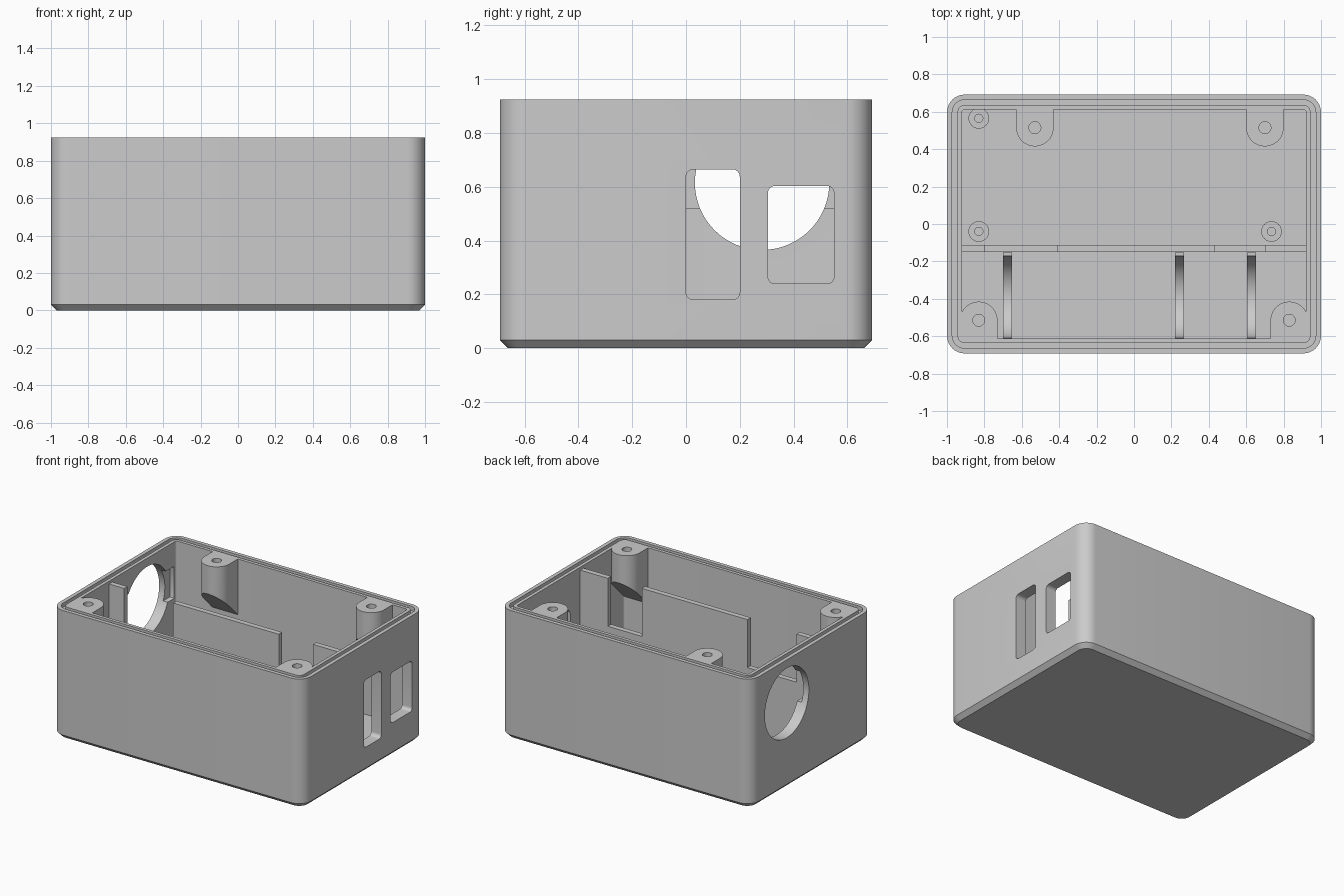
import bpy, bmesh, math
from mathutils import Vector

if "Cube" in bpy.data.objects:
    bpy.data.objects.remove(bpy.data.objects["Cube"], do_unlink=True)

HX, HY, H = 1.0, 0.692, 0.925      # half width, half depth, height
WALL, FLOOR = 0.08, 0.08
IN_Y = HY - WALL                   # inner face of the long walls

grey = bpy.data.materials.new("light_grey_plastic")
grey.use_nodes = True
grey.diffuse_color = (0.6, 0.6, 0.6, 1)
grey.node_tree.nodes["Principled BSDF"].inputs["Base Color"].default_value = (0.6, 0.6, 0.6, 1)


def finish(bm, name):
    bmesh.ops.recalc_face_normals(bm, faces=bm.faces)
    mesh = bpy.data.meshes.new(name)
    bm.to_mesh(mesh)
    bm.free()
    mesh.materials.append(grey)
    obj = bpy.data.objects.new(name, mesh)
    bpy.context.collection.objects.link(obj)
    return obj


def activate(obj):
    bpy.ops.object.select_all(action='DESELECT')
    obj.select_set(True)
    bpy.context.view_layer.objects.active = obj


def smooth(obj):
    activate(obj)
    bpy.ops.object.shade_smooth_by_angle(angle=math.radians(30))


def loft(name, loops):
    """Skin a stack of equal-length loops and cap both ends."""
    bm = bmesh.new()
    rings = [[bm.verts.new(p) for p in loop] for loop in loops]
    for a, b in zip(rings, rings[1:]):
        for i in range(len(a)):
            j = (i + 1) % len(a)
            bm.faces.new((a[i], a[j], b[j], b[i]))
    bm.faces.new(rings[0])
    bm.faces.new(rings[-1])
    return finish(bm, name)


def prism(name, pts, lo, hi, axis):
    """Extrude a 2D profile along an axis."""
    place = {'x': lambda p, d: (d, p[0], p[1]),
             'y': lambda p, d: (p[0], d, p[1]),
             'z': lambda p, d: (p[0], p[1], d)}[axis]
    return loft(name, [[place(p, d) for p in pts] for d in (lo, hi)])


def arc(cx, cy, r, start, end, n):
    return [(cx + r * math.cos(math.radians(start + (end - start) * i / n)),
             cy + r * math.sin(math.radians(start + (end - start) * i / n)))
            for i in range(n + 1)]


def circle(cx, cy, r, n=32):
    return arc(cx, cy, r, 0, 360, n)[:-1]


def rounded_rect(x0, x1, y0, y1, r, n=8):
    return (arc(x1 - r, y1 - r, r, 0, 90, n) + arc(x0 + r, y1 - r, r, 90, 180, n)
            + arc(x0 + r, y0 + r, r, 180, 270, n) + arc(x1 - r, y0 + r, r, 270, 360, n))


def cut(obj, cutter):
    mod = obj.modifiers.new("cut", 'BOOLEAN')
    mod.operation = 'DIFFERENCE'
    mod.solver = 'EXACT'
    mod.object = cutter
    activate(obj)
    bpy.ops.object.modifier_apply(modifier=mod.name)
    bpy.data.objects.remove(cutter, do_unlink=True)


# Shell: chamfered base, outer wall, grooved rim, inner wall, floor
steps = [(0.03, 0), (0, 0.03), (0, H), (0.028, H), (0.028, H - 0.03),
         (0.056, H - 0.03), (0.056, H), (WALL, H), (WALL, FLOOR)]
shell = loft("case_shell", [
    [(x, y, z) for x, y in rounded_rect(-HX + d, HX - d, -HY + d, HY - d, max(0.095 - d, 0.006))]
    for d, z in steps])

# Two port windows in the right-hand wall
cut(shell, prism("port_cutter", rounded_rect(0, 0.2, 0.18, 0.665, 0.028), 0.85, 1.1, 'x'))
cut(shell, prism("port_cutter", rounded_rect(0.305, 0.55, 0.24, 0.603, 0.025), 0.85, 1.1, 'x'))

# Round opening in the opposite wall, with a shallow pocket on the inside
cut(shell, prism("opening_cutter", circle(0.283, 0.615, 0.25, 64), -1.1, -0.85, 'x'))
cut(shell, prism("pocket_cutter", rounded_rect(-0.02, 0.59, 0.52, 0.75, 0.005, 2), -0.955, -0.85, 'x'))
smooth(shell)


# Screw posts, hung from the wall with a sloping underside
def screw_post(name, cx, side):
    r, cy, back = 0.1, 0.515, IN_Y + 0.012
    outline = [(cx + r, back)] + arc(cx, cy, r, 0, -180, 24) + [(cx - r, back)]
    top = [(x, side * y, H) for x, y in outline]
    base = [(x, side * y, 0.525 + IN_Y - y) for x, y in outline]
    post = loft(name, [base, top])
    cut(post, prism("screw_cutter", circle(cx, side * cy, 0.032, 24), H - 0.2, H + 0.1, 'z'))
    smooth(post)


screw_post("back_left_screw_post", 0.70, 1)
screw_post("back_right_screw_post", -0.53, 1)
screw_post("front_left_screw_post", 0.83, -1)
screw_post("front_right_screw_post", -0.83, -1)

# Circuit board standoffs
for i, (x, y) in enumerate([(-0.83, 0.565), (-0.83, -0.04), (0.735, -0.04), (0.735, 0.565)]):
    standoff = prism(f"board_standoff_{i + 1}", circle(x, y, 0.055), FLOOR - 0.01, 0.16, 'z')
    cut(standoff, prism("pilot_cutter", circle(x, y, 0.022, 20), 0.1, 0.3, 'z'))
    smooth(standoff)

# Divider wall with two low notches
low, tall, end = 0.56, 0.905, 0.94
prism("divider_wall", [(-end, FLOOR - 0.01), (end, FLOOR - 0.01), (end, tall), (0.70, tall),
                       (0.70, low), (0.43, low), (0.43, tall), (-0.41, tall), (-0.41, low),
                       (-0.80, low), (-0.80, tall), (-end, tall)], -0.15, -0.112, 'y')

# Curved cradle ribs
for i, x in enumerate([-0.70, 0.218, 0.605]):
    profile = ([(-IN_Y - 0.01, FLOOR - 0.01), (-0.152, FLOOR - 0.01), (-0.152, 0.33)]
               + arc(-0.39, 0.33, 0.22, 0, -180, 32) + [(-IN_Y - 0.01, 0.33)])
    smooth(prism(f"cradle_rib_{i + 1}", profile, x, x + 0.048, 'x'))
